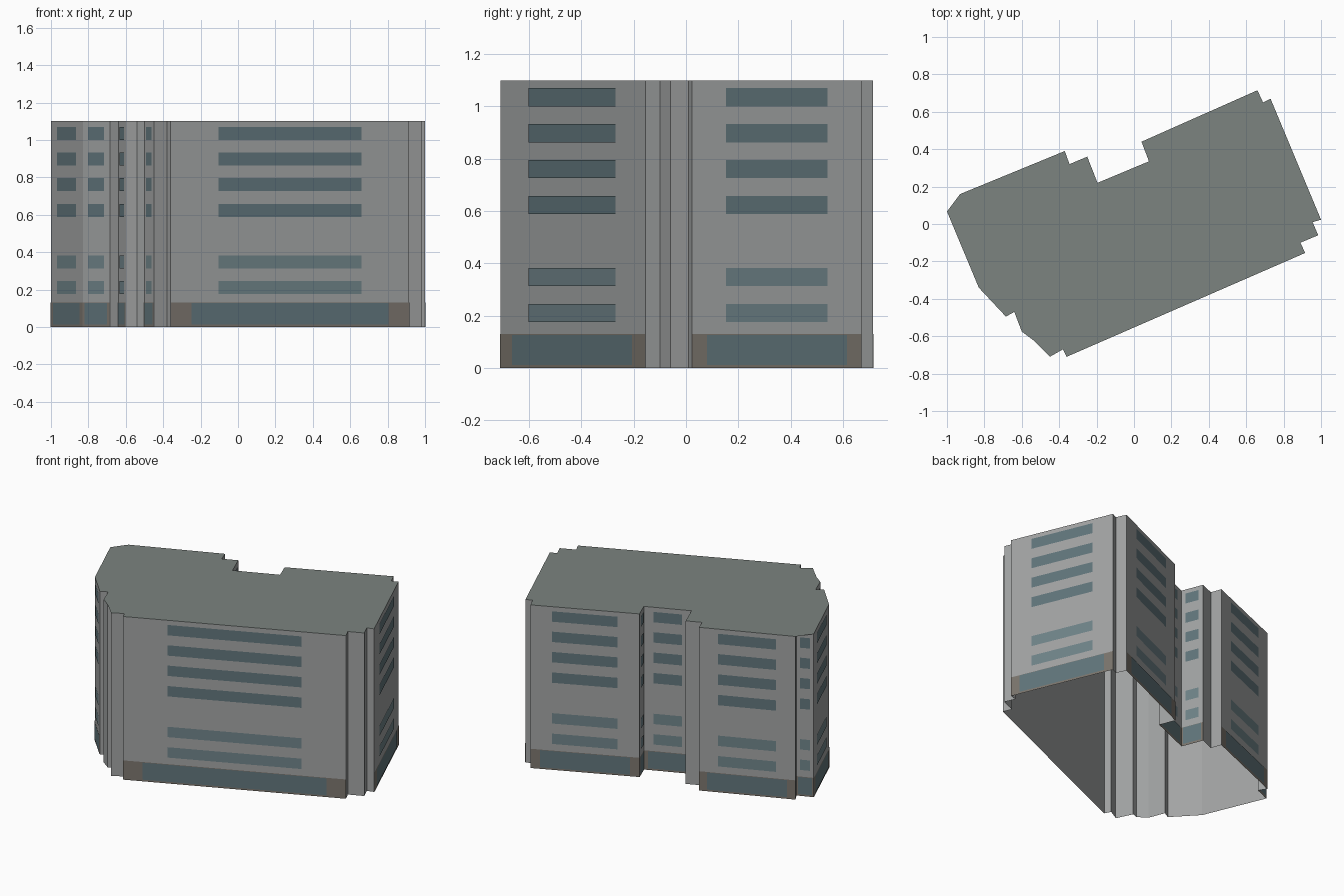
import bpy, bmesh
from mathutils import Vector

if "Cube" in bpy.data.objects:
    bpy.data.objects.remove(bpy.data.objects["Cube"])

HEIGHT = 1.10

# Footprint, counter-clockwise from the front-left corner
OUTLINE = [Vector(p) for p in [
    (-0.36, -0.71), (0.915, -0.155), (0.89, -0.10), (0.985, -0.06),
    (0.955, 0.01), (1.00, 0.023), (0.73, 0.67), (0.69, 0.65),
    (0.66, 0.715), (0.04, 0.44), (0.08, 0.335), (-0.195, 0.22),
    (-0.25, 0.36), (-0.345, 0.32), (-0.37, 0.39), (-0.93, 0.16),
    (-0.90, 0.107), (-1.00, 0.067), (-0.83, -0.34), (-0.685, -0.495),
    (-0.64, -0.47), (-0.60, -0.575), (-0.54, -0.62), (-0.50, -0.605),
    (-0.45, -0.71), (-0.38, -0.67)]]
WALLS = list(zip(OUTLINE, OUTLINE[1:] + OUTLINE[:1]))
WINDOW_WALLS = [(a, b) for a, b in WALLS if (b - a).length > 0.105]


def material(name, r, g, b):
    mat = bpy.data.materials.new(name)
    mat.diffuse_color = (r, g, b, 1)
    mat.use_nodes = True
    mat.node_tree.nodes["Principled BSDF"].inputs["Base Color"].default_value = mat.diffuse_color
    return mat


def panel(bm, a, b, t0, t1, z0, z1, offset):
    """Upright rectangle along wall a-b, between fractions t0 and t1."""
    d = (b - a).normalized()
    n = Vector((d.y, -d.x)) * offset
    p, q = a.lerp(b, t0) + n, a.lerp(b, t1) + n
    bm.faces.new([bm.verts.new((v.x, v.y, z))
                  for v, z in ((p, z0), (q, z0), (q, z1), (p, z1))])


def finish(bm, name, mat):
    bmesh.ops.remove_doubles(bm, verts=bm.verts, dist=1e-5)
    mesh = bpy.data.meshes.new(name)
    bm.to_mesh(mesh)
    bm.free()
    mesh.materials.append(mat)
    bpy.context.collection.objects.link(bpy.data.objects.new(name, mesh))


def panels(name, walls, t0, t1, bands, offset, mat):
    bm = bmesh.new()
    for a, b in walls:
        for z0, z1 in bands:
            panel(bm, a, b, t0, t1, z0, z1, offset)
    finish(bm, name, mat)


concrete = material("concrete", 0.36, 0.37, 0.37)
roofing = material("roofing", 0.20, 0.23, 0.215)
stone = material("stone", 0.20, 0.18, 0.155)
glass = material("glass", 0.12, 0.18, 0.20)
pale_glass = material("pale_glass", 0.16, 0.23, 0.25)

# Outer walls, open underneath
panels("outer_walls", WALLS, 0, 1, [(0, HEIGHT)], 0, concrete)

# Flat roof
bm = bmesh.new()
bm.faces.new([bm.verts.new((p.x, p.y, HEIGHT)) for p in OUTLINE])
bmesh.ops.triangulate(bm, faces=bm.faces[:])
finish(bm, "roof", roofing)

# Ground floor cladding and shopfront glazing
panels("ground_floor_cladding", WINDOW_WALLS, 0, 1, [(0, 0.13)], 0.002, stone)
panels("shopfront_glass", WINDOW_WALLS, 0.087, 0.913, [(0.012, 0.127)], 0.004, glass)

# Ribbon windows
panels("lower_windows", WINDOW_WALLS, 0.2, 0.8,
       [(z, z + 0.07) for z in (0.175, 0.313)], 0.003, pale_glass)
panels("upper_windows", WINDOW_WALLS, 0.2, 0.8,
       [(z, z + 0.07) for z in (0.588, 0.726, 0.863, 1.0)], 0.003, glass)
